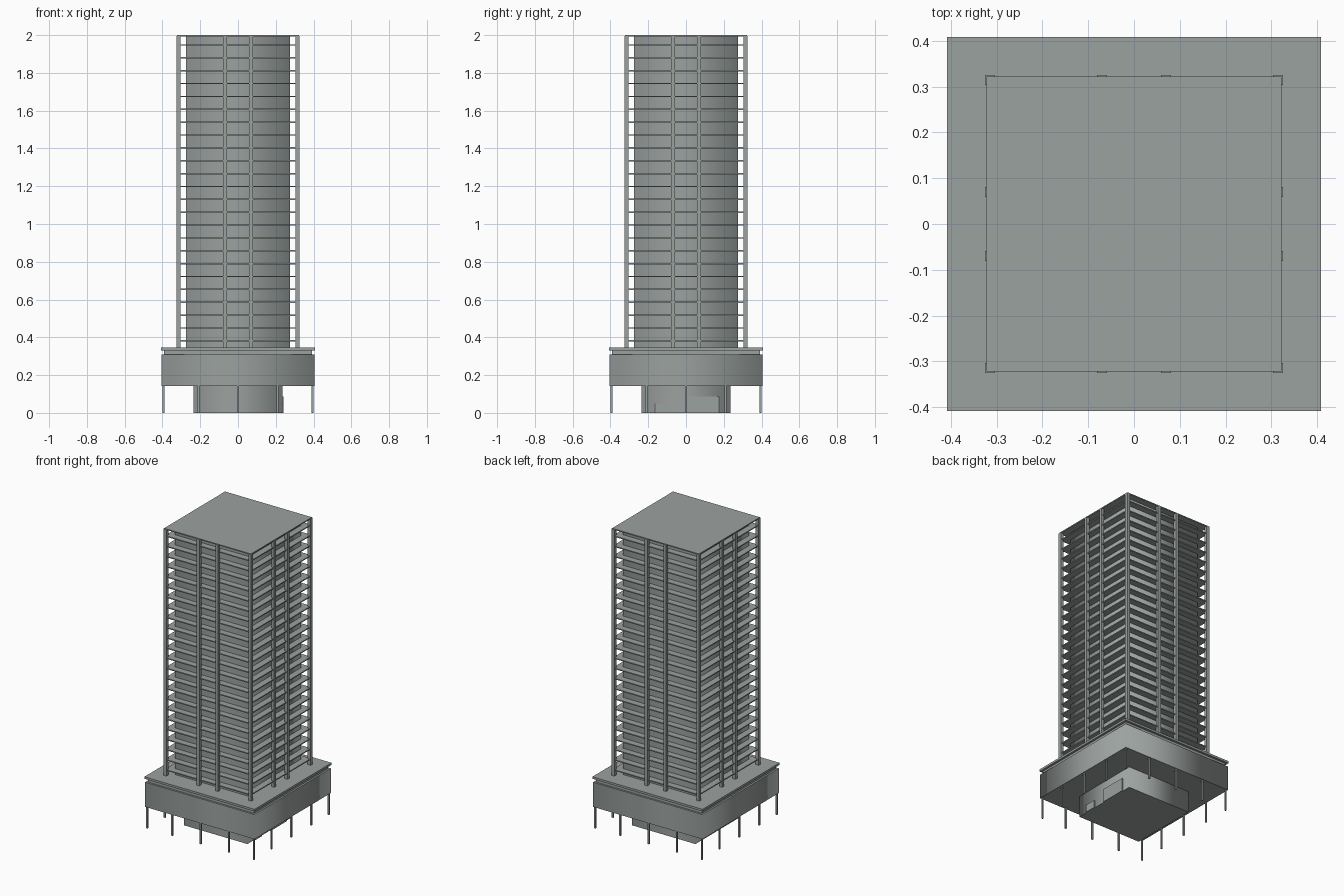
import bpy, bmesh

if "Cube" in bpy.data.objects:
    bpy.data.objects.remove(bpy.data.objects["Cube"])

grey = bpy.data.materials.new("concrete_grey")
grey.diffuse_color = (0.33, 0.36, 0.35, 1)
grey.use_nodes = True
grey.node_tree.nodes["Principled BSDF"].inputs["Base Color"].default_value = grey.diffuse_color


def part(name, boxes, soft=False):
    """One object from boxes (x0, x1, y0, y1, z0, z1); soft blends the upright corners."""
    bm = bmesh.new()
    for x0, x1, y0, y1, z0, z1 in boxes:
        for v in bmesh.ops.create_cube(bm, size=1)["verts"]:
            v.co.x = x1 if v.co.x > 0 else x0
            v.co.y = y1 if v.co.y > 0 else y0
            v.co.z = z1 if v.co.z > 0 else z0
    if soft:
        for f in bm.faces:
            f.smooth = True
        for e in bm.edges:
            upright = abs(e.verts[0].co.z - e.verts[1].co.z) > 1e-5
            e.smooth = upright
    me = bpy.data.meshes.new(name)
    bm.to_mesh(me)
    bm.free()
    me.materials.append(grey)
    ob = bpy.data.objects.new(name, me)
    bpy.context.collection.objects.link(ob)
    return ob


def slab(r, z0, z1):
    return (-r, r, -r, r, z0, z1)


def post(x, y, w, z0, z1):
    return (x - w, x + w, y - w, y + w, z0, z1)


def ring(positions):
    """Points on the four sides of a square, without doubles."""
    r = max(positions)
    return [(x, y) for x in positions for y in positions if r in (abs(x), abs(y))]


# Ground floor: lobby block with a shallow entrance on the right side
part("lobby", [slab(0.235, 0, 0.145)], soft=True)
part("lobby_entrance", [(0.23, 0.242, 0.0, 0.175, 0, 0.088),
                        (0.23, 0.242, -0.165, -0.09, 0, 0.05)])

# Thin stilts under the podium
part("podium_stilts", [post(x, y, 0.005, 0, 0.15)
                       for x, y in ring([-0.395, -0.21, 0, 0.21, 0.395])])

# Podium: body, recessed joint, roof slab
part("podium_body", [slab(0.405, 0.143, 0.308)], soft=True)
part("podium_joint", [slab(0.393, 0.305, 0.332)])
part("podium_roof", [slab(0.408, 0.331, 0.345)])

# Tower core
part("tower_core", [slab(0.275, 0.343, 1.995)], soft=True)

# Floor slabs and roof
floors = [0.378 + i * 0.0681 for i in range(24)]
part("floor_slabs", [slab(0.318, z, z + 0.007) for z in floors])
part("tower_roof", [slab(0.322, 1.993, 2.0)])

# Outer columns: corners and one pair per side
part("tower_columns", [post(x, y, 0.0105, 0.343, 1.996)
                       for x, y in ring([-0.3145, -0.07, 0.07, 0.3145])])
